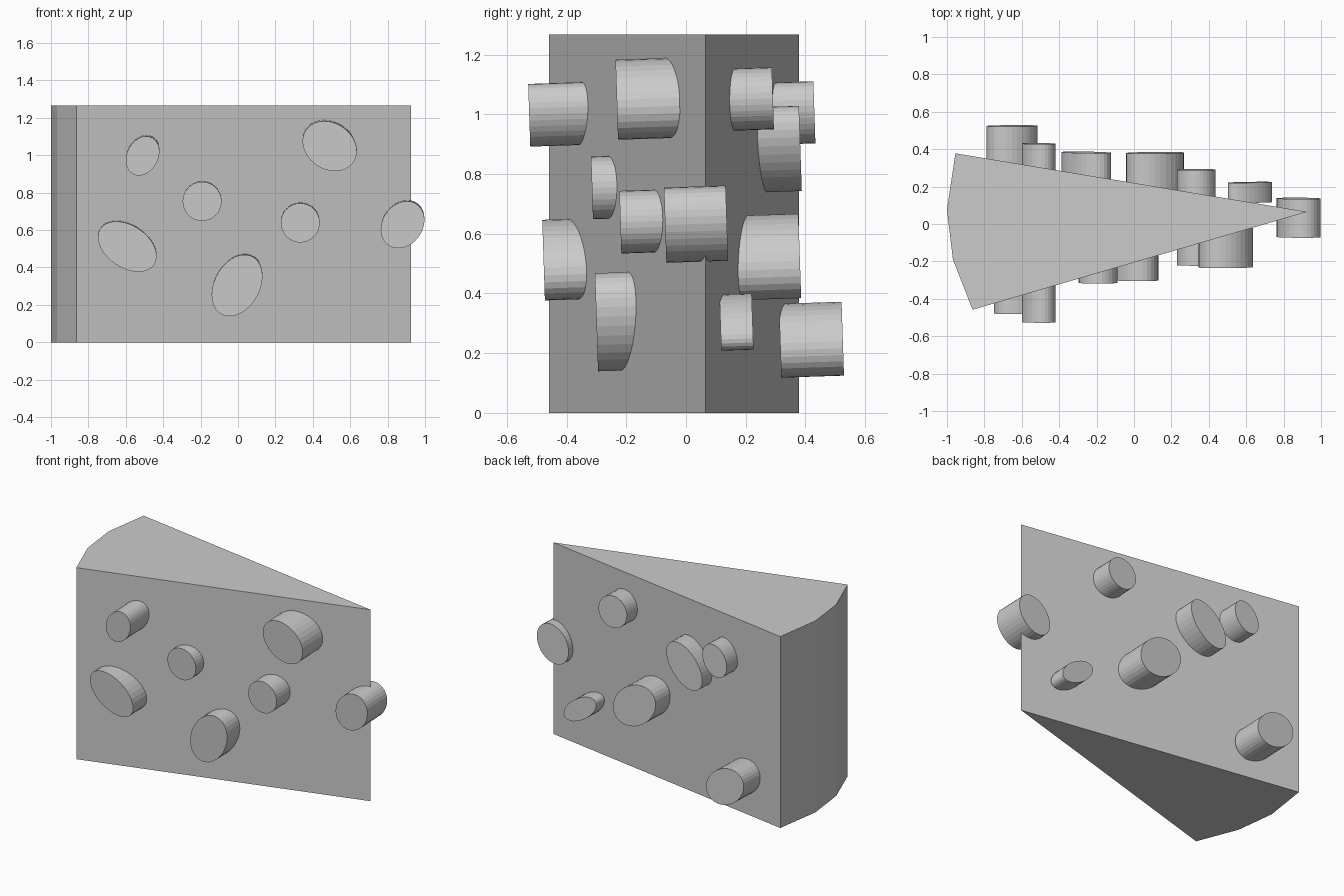
import bpy, bmesh, math
from mathutils import Matrix

if "Cube" in bpy.data.objects:
    bpy.data.objects.remove(bpy.data.objects["Cube"])


def make_object(name, bm):
    bmesh.ops.recalc_face_normals(bm, faces=bm.faces)
    mesh = bpy.data.meshes.new(name)
    bm.to_mesh(mesh)
    bm.free()
    obj = bpy.data.objects.new(name, mesh)
    bpy.context.collection.objects.link(obj)
    return obj


def prism(name, outline, vec):
    """Extrude a closed outline along a vector."""
    bm = bmesh.new()
    face = bm.faces.new([bm.verts.new(p) for p in outline])
    res = bmesh.ops.extrude_face_region(bm, geom=[face], use_keep_orig=True)
    verts = [g for g in res["geom"] if isinstance(g, bmesh.types.BMVert)]
    bmesh.ops.translate(bm, verts=verts, vec=vec)
    return make_object(name, bm)


def plug(name, x, z, half_x, half_z, y0, y1, skew=0.0, sides=32):
    """Slightly tilted elliptical cylinder running front to back."""
    phi = math.asin(skew)
    half = (y1 - y0) / 2
    ring = []
    for i in range(sides):
        t = 2 * math.pi * i / sides
        ring.append((half_x * math.cos(t), -half, half_z * math.sin(t + phi)))
    obj = prism(name, ring, (0, 2 * half, 0))
    obj.data.transform(Matrix.Rotation(math.radians(1.9), 4, 'X'))
    obj.location = (x, (y0 + y1) / 2, z)
    return obj


# Wedge body: pointed at +x, faceted rind at -x
outline = [(0.925, 0.065, 0), (-0.955, 0.378, 0), (-1.0, 0.075, 0),
           (-0.968, -0.19, 0), (-0.863, -0.458, 0)]
prism("cheese_wedge", outline, (0, 0, 1.267))

# Front plugs: x, z, half width, half height, outer y, skew
L = 0.21
front = [(-0.51, 1.00, 0.09, 0.105, -0.525, 0.22),
         (-0.592, 0.515, 0.157, 0.135, -0.477, -0.38),
         (-0.192, 0.757, 0.104, 0.105, -0.315, 0.0),
         (-0.005, 0.307, 0.136, 0.165, -0.30, 0.30),
         (0.333, 0.642, 0.104, 0.105, -0.22, 0.0),
         (0.49, 1.052, 0.145, 0.134, -0.232, -0.2)]
for i, (x, z, hx, hz, y, s) in enumerate(front):
    plug(f"front_plug_{i + 1}", x, z, hx, hz, y, y + L, s)

# Back plugs: x, z, half width, half height, outer y, length, skew
back = [(-0.652, 0.245, 0.137, 0.124, 0.525, L, -0.26),
        (-0.51, 1.003, 0.09, 0.104, 0.43, L, 0.22),
        (-0.255, 0.882, 0.133, 0.143, 0.383, L, 0.45),
        (0.112, 0.522, 0.155, 0.142, 0.381, L, -0.3),
        (0.333, 1.05, 0.104, 0.104, 0.291, L, 0.0),
        (0.62, 0.304, 0.118, 0.094, 0.223, 0.108, -0.6)]
for i, (x, z, hx, hz, y, length, s) in enumerate(back):
    plug(f"back_plug_{i + 1}", x, z, hx, hz, y - length, y, s)

# Plug crossing the sharp edge
plug("tip_plug", 0.88, 0.632, 0.117, 0.126, -0.07, 0.137, 0.2)
